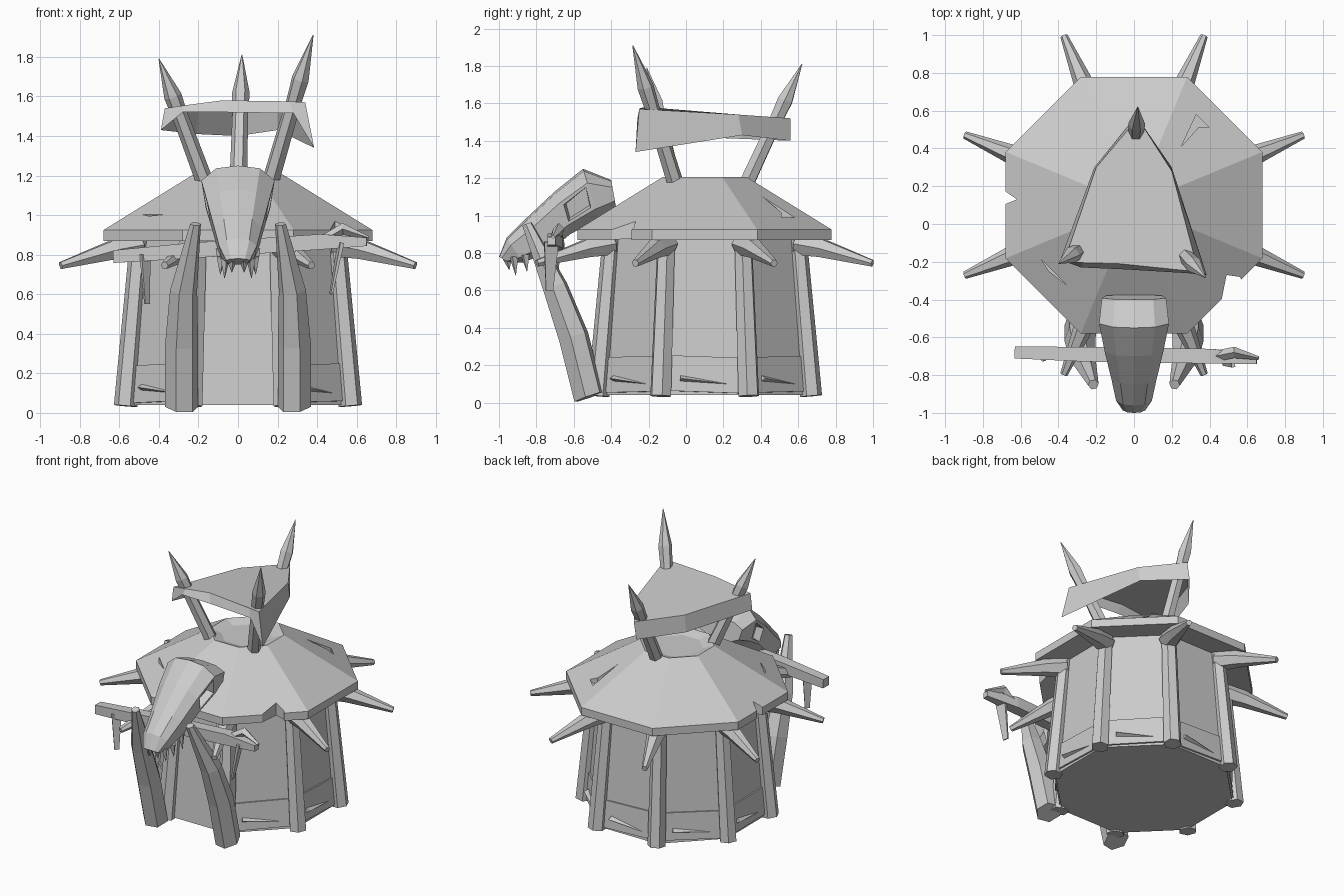
import bpy, bmesh, math
from mathutils import Vector, Matrix

cube = bpy.data.objects.get("Cube")
if cube:
    bpy.data.objects.remove(cube, do_unlink=True)

GREY = (0.6, 0.6, 0.6, 1)
mat = bpy.data.materials.new("pale_grey")
mat.use_nodes = True
mat.diffuse_color = GREY
mat.node_tree.nodes["Principled BSDF"].inputs["Base Color"].default_value = GREY

CY = 0.10                                   # centre of the hut in y
CORNERS = [math.radians(22.5 + 45 * k) for k in range(8)]


def polar(r, a, z):
    return Vector((r * math.cos(a), CY + r * math.sin(a), z))


def add_object(name, bm):
    bmesh.ops.remove_doubles(bm, verts=bm.verts, dist=0.0005)
    bmesh.ops.recalc_face_normals(bm, faces=bm.faces)
    me = bpy.data.meshes.new(name)
    bm.to_mesh(me)
    bm.free()
    me.materials.append(mat)
    ob = bpy.data.objects.new(name, me)
    bpy.context.collection.objects.link(ob)
    return ob


def loft_mesh(rings, caps=(True, True)):
    """Skin a list of closed rings with equal point counts."""
    bm = bmesh.new()
    vs = [[bm.verts.new(p) for p in ring] for ring in rings]
    n = len(vs[0])
    for a, b in zip(vs, vs[1:]):
        for i in range(n):
            bm.faces.new((a[i], a[(i + 1) % n], b[(i + 1) % n], b[i]))
    if caps[0]:
        bm.faces.new(vs[0][::-1])
    if caps[1]:
        bm.faces.new(vs[-1])
    return bm


def tube(name, pts, radii, sides=6, phase=0.0, flat=1.0):
    """Tapered bar through the points, with parallel cross-sections."""
    pts = [Vector(p) for p in pts]
    q = (pts[-1] - pts[0]).to_track_quat('Z', 'Y')
    rings = []
    for p, r in zip(pts, radii):
        angles = [phase + math.tau * i / sides for i in range(sides)]
        rings.append([p + q @ Vector((r * math.cos(a), flat * r * math.sin(a), 0))
                      for a in angles])
    return add_object(name, loft_mesh(rings))


def octagon(r, z):
    return [polar(r, a, z) for a in CORNERS]


# Hut walls
add_object("wall", loft_mesh([octagon(0.60, 0.04), octagon(0.53, 0.90)]))

# Roof with a shallow recess on top
roof = add_object("roof", loft_mesh([octagon(0.50, 0.90), octagon(0.735, 0.87),
                                     octagon(0.735, 0.925), octagon(0.245, 1.205),
                                     octagon(0.17, 1.18)]))

# Broken notches and splits cut out of the roof
cuts = [((-0.72, 0.20), (-0.62, 0.13), (-0.72, 0.09)),
        ((0.46, -0.42), (0.49, -0.27), (0.56, -0.28), (0.62, -0.38)),
        ((0.25, 0.41), (0.33, 0.58), (0.40, 0.51), (0.34, 0.51)),
        ((-0.49, -0.19), (-0.36, -0.32), (-0.45, -0.25))]
for i, shape in enumerate(cuts):
    low, high = (0.8, 1.3) if i < 2 else (0.94 if i == 3 else 0.97, 1.3)
    cutter = add_object("roof_cutter", loft_mesh([[(x, y, low) for x, y in shape],
                                                  [(x, y, high) for x, y in shape]]))
    cutter.hide_render = True
    mod = roof.modifiers.new("notch", 'BOOLEAN')
    mod.operation = 'DIFFERENCE'
    mod.object = cutter
    graph = bpy.context.evaluated_depsgraph_get()
    cut_mesh = bpy.data.meshes.new_from_object(roof.evaluated_get(graph))
    roof.modifiers.clear()
    roof.data = cut_mesh
    bpy.data.objects.remove(cutter, do_unlink=True)

# Corner posts and the horns under the eaves
for a in CORNERS:
    tube("corner_post", [polar(0.615, a, 0.035), polar(0.535, a, 0.90)], [0.06, 0.05])
    tube("eave_horn", [polar(0.54, a, 0.85), polar(0.68, a, 0.825), polar(0.97, a, 0.745)],
         [0.07, 0.055, 0.02])

# Low boards on every side but the front
for k in range(8):
    if k == 6:
        continue
    a = math.radians(45 * k)
    bm = bmesh.new()
    bmesh.ops.create_cube(bm, size=1)
    tilt = math.radians((-2, 1, 2)[k % 3])
    bm.transform(Matrix.Translation(polar(0.535, a, 0.15)) @ Matrix.Rotation(a, 4, 'Z')
                 @ Matrix.Rotation(tilt, 4, 'X') @ Matrix.Rotation(-0.08, 4, 'Y')
                 @ Matrix.Diagonal((0.045, 0.42, 0.19, 1)))
    add_object("low_board", bm)
    side = Vector((-math.sin(a), math.cos(a), 0))
    root = polar(0.56, a, 0.13)
    tube("board_splinter", [root - side * 0.13, root + side * 0.12 - Vector((0, 0, 0.03))],
         [0.03, 0.002], sides=4, flat=0.5)

# Three horns rising from the roof
for base, tip in [((-0.15, -0.05, 1.12), (-0.40, -0.21, 1.79)),
                  ((0.15, -0.04, 1.12), (0.38, -0.285, 1.91)),
                  ((0.0, 0.30, 1.12), (0.02, 0.62, 1.81))]:
    b, t = Vector(base), Vector(tip)
    tube("roof_horn", [b, b.lerp(t, 0.58), b.lerp(t, 0.72), t], [0.045, 0.04, 0.045, 0.002])

# Hide canopy stretched between the horns
top = [(-0.37, -0.20, 1.54), (-0.08, -0.21, 1.58), (0.34, -0.25, 1.57),
       (0.20, 0.28, 1.54), (0.02, 0.56, 1.52), (-0.20, 0.30, 1.53)]
hem = [(-0.39, -0.19, 1.43), (-0.05, -0.24, 1.52), (0.385, -0.27, 1.34),
       (0.20, 0.30, 1.43), (0.0, 0.56, 1.40), (-0.21, 0.30, 1.41)]
corner = [(-0.28, -0.23, 1.52), (0.28, -0.26, 1.515)]
hem = [hem[0], corner[0], hem[1], corner[1]] + hem[2:]
top = [top[0], (-0.27, -0.205, 1.555), top[1], (0.26, -0.245, 1.575)] + top[2:]
add_object("canopy", loft_mesh([hem, top], caps=(False, True)))

# Beast skull: upper point, lower point (y, z) and half width of each section
sections = [((-0.40, 1.19), (-0.375, 1.05), 0.17), ((-0.55, 1.25), (-0.47, 0.98), 0.185),
            ((-0.70, 1.13), (-0.62, 0.90), 0.155), ((-0.85, 0.99), (-0.74, 0.80), 0.12),
            ((-0.96, 0.88), (-0.87, 0.75), 0.095), ((-1.0, 0.78), (-0.95, 0.75), 0.06)]
half = [(0.6, 0.05), (1.0, 0.28), (0.88, 0.8), (0.5, 1.0)]
outline = [(0, 0)] + half + [(-w, t) for w, t in reversed(half)]
rings = []
for up, low, width in sections:
    u, l = Vector((0, *up)), Vector((0, *low))
    rings.append([u.lerp(l, t) + Vector((w * width, 0, 0)) for w, t in outline])
bm = loft_mesh(rings)
bmesh.ops.recalc_face_normals(bm, faces=bm.faces)
# Eye sockets sunk into the cheeks
eyes = []
for f in bm.faces:
    c = f.calc_center_median()
    if len(f.verts) == 4 and -0.68 < c.y < -0.5 and abs(c.x) > 0.14 and abs(f.normal.x) > 0.7:
        eyes.append(f)
bmesh.ops.inset_individual(bm, faces=eyes, thickness=0.025, depth=0.0)
bmesh.ops.inset_individual(bm, faces=eyes, thickness=0.01, depth=-0.05)
add_object("skull", bm)

for s, side in ((1, "left"), (-1, "right")):
    # Teeth
    for x, y, z, length in [(0.03, -0.955, 0.77, 0.06), (0.065, -0.92, 0.78, 0.10),
                            (0.085, -0.86, 0.79, 0.09), (0.09, -0.77, 0.83, 0.11)]:
        tube(side + "_tooth", [(s * x, y, z), (s * x * 1.05, y + 0.01, z - length)],
             [0.025, 0.001], sides=4)
    # Curved tusks flanking the entrance
    tube(side + "_tusk", [(s * 0.285, -0.52, 0.03), (s * 0.285, -0.60, 0.35),
                          (s * 0.275, -0.70, 0.62), (s * 0.215, -0.85, 0.955)],
         [0.085, 0.085, 0.07, 0.028])

# Crooked crossbeam with hanging rags
tube("crossbeam", [(-0.63, -0.68, 0.79), (-0.25, -0.69, 0.82), (0.42, -0.70, 0.865),
                   (0.65, -0.72, 0.865)], [0.045, 0.055, 0.055, 0.03], sides=4,
     phase=math.pi / 4)
tube("beam_splinter", [(0.43, -0.70, 0.87), (0.53, -0.68, 0.93), (0.66, -0.71, 0.885)],
     [0.03, 0.03, 0.01], sides=4)
rags = [("left_rag", (0.52, -0.72, 0.86), (0.47, -0.73, 0.60), 0.055),
        ("right_rag", (-0.47, -0.70, 0.80), (-0.46, -0.71, 0.55), 0.045)]
for name, a, b, w in rags:
    tube(name, [a, b], [w, w * 0.5], sides=4, phase=math.pi / 4, flat=0.25)
